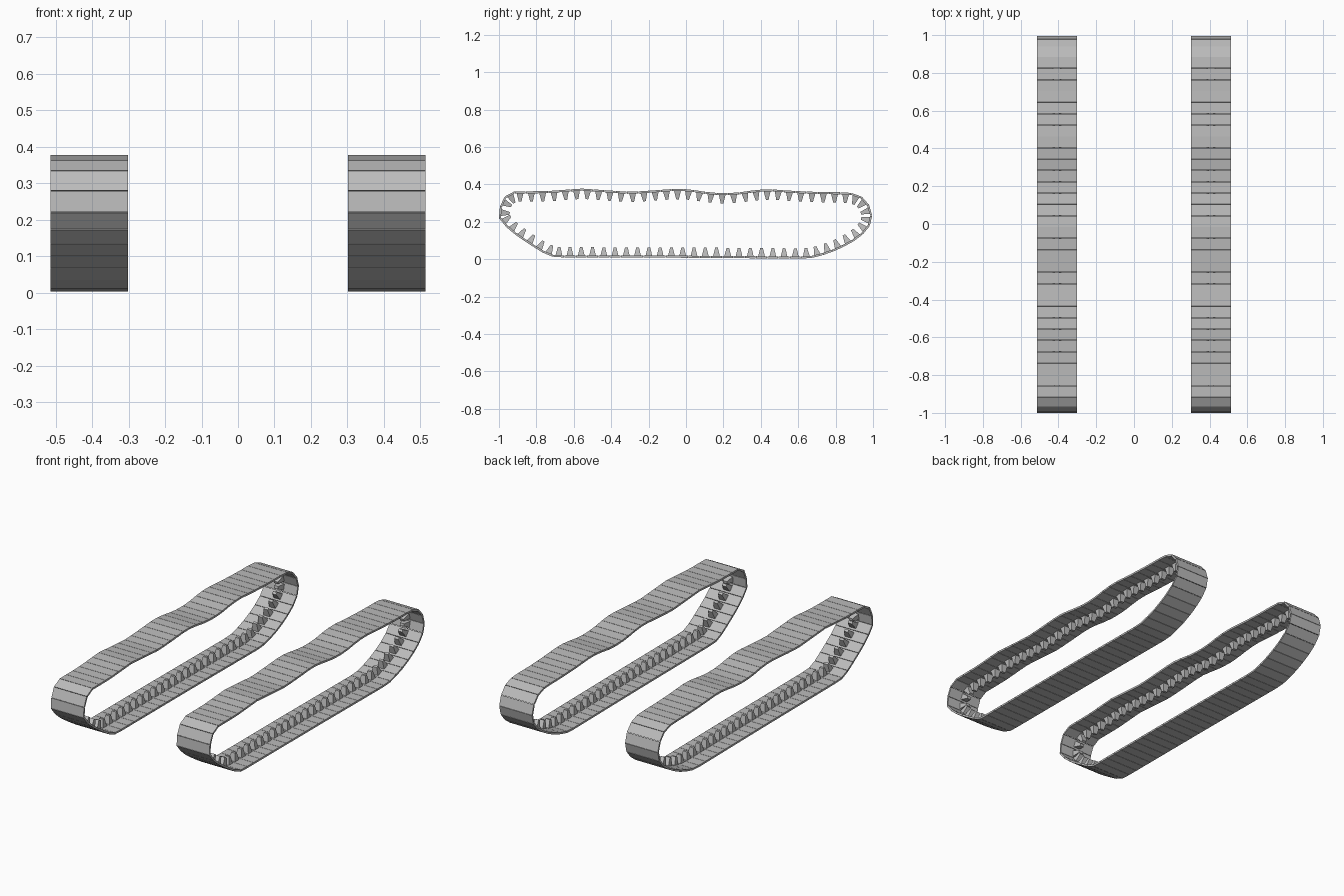
import bpy, bmesh
from mathutils import Vector

if "Cube" in bpy.data.objects:
    bpy.data.objects.remove(bpy.data.objects["Cube"])

TRACK_X, WIDTH, THICK, GAP = 0.408, 0.212, 0.011, 0.001

# Side outline of the belt (y, z), running up the front and back along the top
OUTLINE = [(-1, .22), (-.995, .28), (-.97, .335), (-.92, .363), (-.75, .364),
           (-.65, .371), (-.56, .378), (-.43, .369), (-.3, .36), (-.16, .369),
           (-.04, .378), (.03, .372), (.12, .358), (.2, .352), (.28, .357),
           (.37, .37), (.44, .375), (.58, .365), (.72, .359), (.87, .358),
           (.925, .345), (.968, .315), (.99, .265), (1, .21), (.97, .155),
           (.92, .11), (.85, .07), (.78, .038), (.70, .012), (.65, .003),
           (0, .008), (-.70, .01), (-.74, .02), (-.79, .05), (-.845, .085),
           (-.905, .125), (-.955, .165)]


def resample(points, step):
    """Walk round the closed outline and return evenly spaced joints."""
    pts = [Vector(p) for p in points]
    pts.append(pts[0])
    lengths = [(b - a).length for a, b in zip(pts, pts[1:])]
    count = round(sum(lengths) / step)
    step = sum(lengths) / count
    out, seg, start = [], 0, 0.0
    for i in range(count):
        while i * step > start + lengths[seg]:
            start += lengths[seg]
            seg += 1
        out.append(pts[seg].lerp(pts[seg + 1], (i * step - start) / lengths[seg]))
    return out


def inward(d):
    return Vector((d.y, -d.x)).normalized()


def add_prism(bm, quad, w0, w1):
    """Four (y, z) corners, each corner pair with its own width in x."""
    widths = (w0, w0, w1, w1)
    left = [bm.verts.new((-w / 2, p.x, p.y)) for p, w in zip(quad, widths)]
    right = [bm.verts.new((w / 2, p.x, p.y)) for p, w in zip(quad, widths)]
    bm.faces.new(left)
    bm.faces.new(right[::-1])
    for i in range(4):
        j = (i + 1) % 4
        bm.faces.new((left[j], left[i], right[i], right[j]))


def finish(bm, name, material):
    bmesh.ops.recalc_face_normals(bm, faces=bm.faces)
    mesh = bpy.data.meshes.new(name)
    bm.to_mesh(mesh)
    bm.free()
    mesh.materials.append(material)
    return mesh


steel = bpy.data.materials.new("track grey")
steel.diffuse_color = (0.5, 0.5, 0.5, 1)
steel.use_nodes = True
steel.node_tree.nodes["Principled BSDF"].inputs["Base Color"].default_value = steel.diffuse_color

joints = resample(OUTLINE, 0.06)
n = len(joints)
normals = [inward(joints[(i + 1) % n] - joints[i - 1]) for i in range(n)]
inner = [p + k * THICK for p, k in zip(joints, normals)]

links, teeth = bmesh.new(), bmesh.new()
for i in range(n):
    j = (i + 1) % n
    a, b = joints[i], joints[j]
    d = (b - a).normalized()
    k = inward(d)
    # Flat link plate with a hairline gap at each joint
    add_prism(links, (a + d * GAP, b - d * GAP, inner[j] - d * GAP, inner[i] + d * GAP),
              WIDTH, WIDTH)
    # Tapered guide tooth on the inside of the link
    mid = (a + b) / 2 + k * THICK * 0.9
    tip = mid + k * 0.045
    add_prism(teeth, (mid - d * .018, mid + d * .018, tip + d * .007, tip - d * .007),
              0.042, 0.026)

link_mesh = finish(links, "track_links", steel)
tooth_mesh = finish(teeth, "guide_teeth", steel)

# One belt on each side
for side, sx in (("left", -1), ("right", 1)):
    for part, mesh in (("track_links", link_mesh), ("guide_teeth", tooth_mesh)):
        obj = bpy.data.objects.new(f"{side}_{part}", mesh)
        obj.location.x = sx * TRACK_X
        bpy.context.collection.objects.link(obj)
